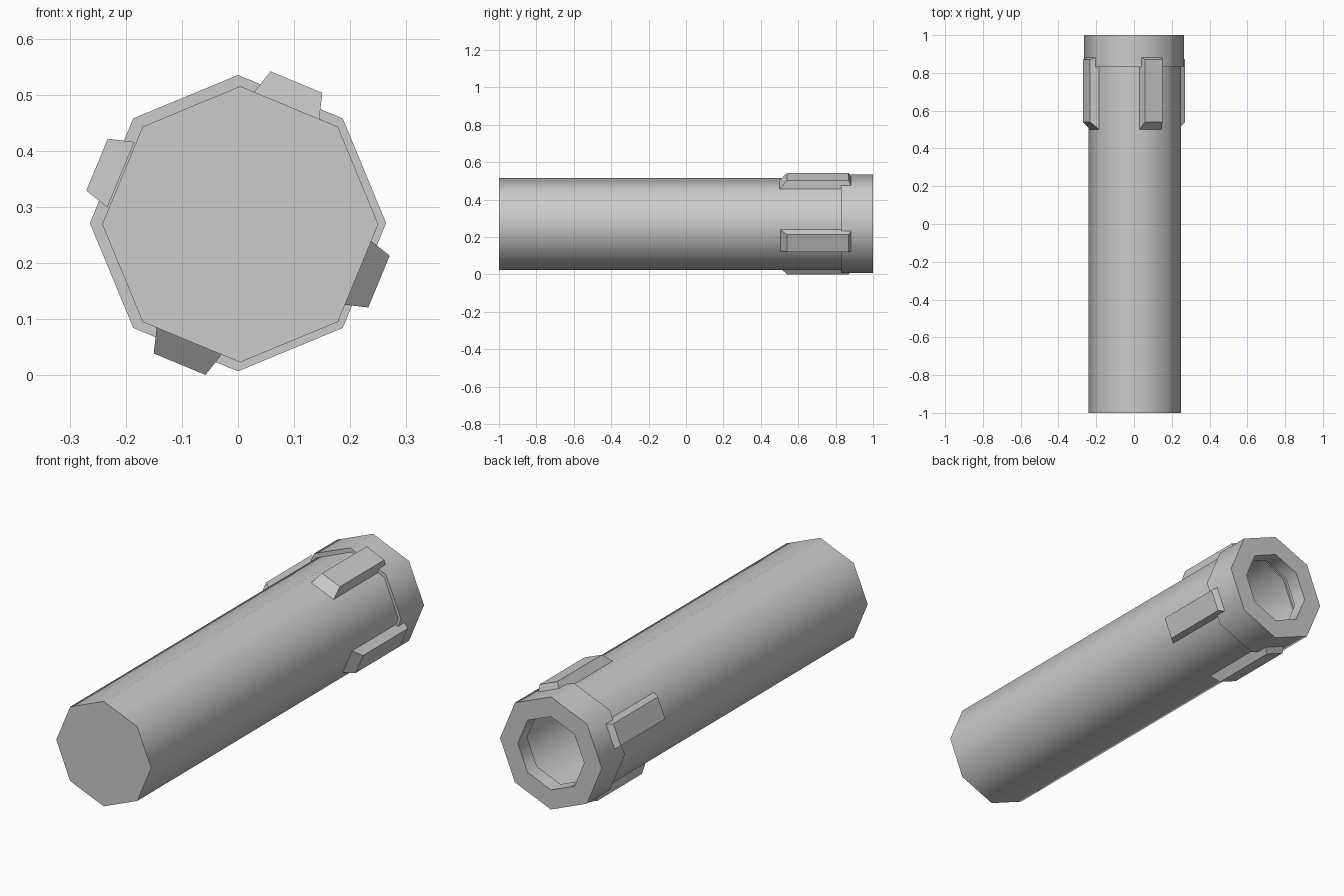
import bpy, bmesh, math
from mathutils import Matrix

cube = bpy.data.objects.get("Cube")
if cube:
    bpy.data.objects.remove(cube, do_unlink=True)

grey = bpy.data.materials.new("plain_grey")
grey.use_nodes = True
colour = (0.6, 0.6, 0.6, 1)
grey.diffuse_color = colour
grey.node_tree.nodes["Principled BSDF"].inputs["Base Color"].default_value = colour


def finish(name, bm, smooth=False):
    bmesh.ops.remove_doubles(bm, verts=bm.verts, dist=0.0001)
    bmesh.ops.recalc_face_normals(bm, faces=bm.faces)
    mesh = bpy.data.meshes.new(name)
    bm.to_mesh(mesh)
    bm.free()
    mesh.materials.append(grey)
    obj = bpy.data.objects.new(name, mesh)
    bpy.context.collection.objects.link(obj)
    if smooth:
        bpy.ops.object.select_all(action="DESELECT")
        obj.select_set(True)
        bpy.context.view_layer.objects.active = obj
        bpy.ops.object.shade_smooth_by_angle(angle=math.radians(50))
    return obj


def octagon_lathe(name, profile, x, z):
    """Sweep a (radius, y) profile round the long axis in eight steps."""
    bm = bmesh.new()
    rings = []
    for r, y in profile:
        angles = [i * math.tau / 8 for i in range(8)]
        rings.append([bm.verts.new((x + r * math.cos(a), y, z + r * math.sin(a)))
                      for a in angles] if r else [bm.verts.new((x, y, z))])
    for a, b in zip(rings, rings[1:]):
        if len(a) == 1 or len(b) == 1:
            bm.faces.new(a if len(b) == 1 else b)
            continue
        for i in range(8):
            j = (i + 1) % 8
            bm.faces.new((a[i], a[j], b[j], b[i]))
    return finish(name, bm, smooth=True)


# Hollow body, closed at the front
octagon_lathe("tube", [(0, -1), (0.246, -1), (0.246, 0.86),
                       (0.236, 0.86), (0.236, -0.98), (0, -0.98)], 0.004, 0.269)

# Rear collar with an inward lip round the opening
octagon_lathe("collar", [(0.24, 0.83), (0.264, 0.83), (0.264, 1), (0.172, 1),
                         (0.172, 0.93), (0.24, 0.93), (0.24, 0.83)], 0, 0.271)


def lug(name, angle):
    """Bevelled block on one flat of the body, raised along local z."""
    bm = bmesh.new()
    base = [(-0.063, 0.5), (0.063, 0.5), (0.063, 0.89), (-0.063, 0.89)]
    top = [(-0.05, 0.54), (0.05, 0.54), (0.05, 0.87), (-0.05, 0.87)]
    low = [bm.verts.new((x, y, 0.226)) for x, y in base]
    high = [bm.verts.new((x, y, 0.272)) for x, y in top]
    bm.faces.new(low)
    bm.faces.new(high)
    for i in range(4):
        j = (i + 1) % 4
        bm.faces.new((low[i], low[j], high[j], high[i]))
    turn = Matrix.Rotation(angle, 4, "Y")
    bm.transform(Matrix.Translation((0, 0, 0.271)) @ turn)
    finish(name, bm)


# Four lugs, one on every second flat
for n, side in enumerate(("top", "left", "bottom", "right")):
    lug("lug_" + side, math.radians(22.5 + 90 * n))
